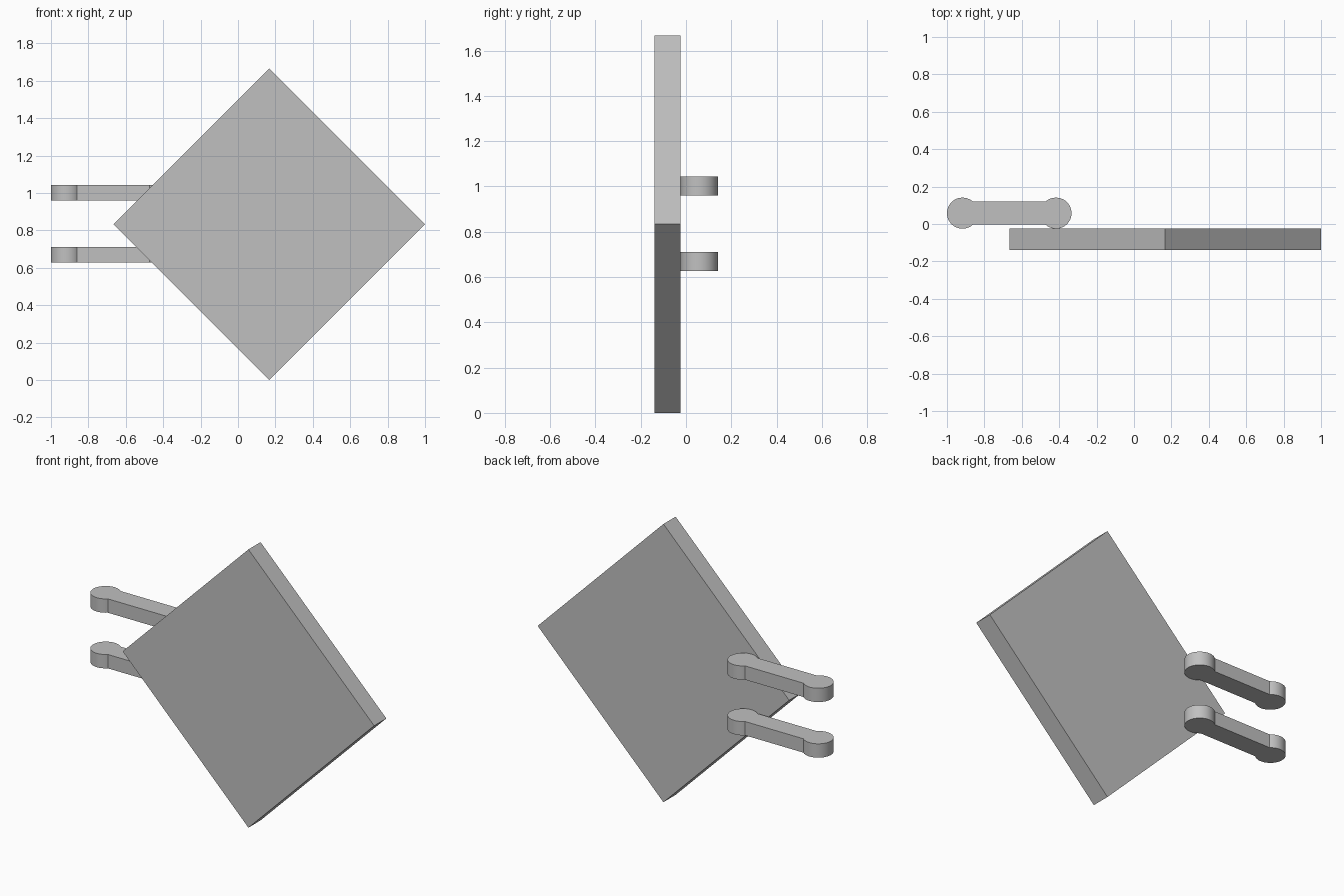
import bpy
import bmesh
from math import asin, cos, sin, pi, radians
from mathutils import Vector

cube = bpy.data.objects.get("Cube")
if cube:
    bpy.data.objects.remove(cube, do_unlink=True)

grey = bpy.data.materials.new("light grey")
grey.use_nodes = True
grey.diffuse_color = (0.53, 0.53, 0.53, 1)
grey.node_tree.nodes["Principled BSDF"].inputs["Base Color"].default_value = grey.diffuse_color


def extrude_profile(name, points, offset):
    """Solid prism from a planar outline pushed along an offset vector."""
    bm = bmesh.new()
    face = bm.faces.new([bm.verts.new(p) for p in points])
    pushed = bmesh.ops.extrude_face_region(bm, geom=[face])["geom"]
    verts = [v for v in pushed if isinstance(v, bmesh.types.BMVert)]
    bmesh.ops.translate(bm, verts=verts, vec=Vector(offset))
    bmesh.ops.recalc_face_normals(bm, faces=bm.faces)
    mesh = bpy.data.meshes.new(name)
    bm.to_mesh(mesh)
    bm.free()
    mesh.materials.append(grey)
    obj = bpy.data.objects.new(name, mesh)
    bpy.context.collection.objects.link(obj)
    return obj


# Diamond panel: a square plate standing on one corner
CX, HALF = 0.167, 0.833
corners = [(CX + HALF * cos(k * pi / 2), -0.14, HALF + HALF * sin(k * pi / 2))
           for k in range(4)]
extrude_profile("diamond_panel", corners, (0, 0.115, 0))

# Link arms: a straight bar with a round boss at each end
RADIUS, BAR_HALF, ARM_Y, STEPS = 0.083, 0.061, 0.058, 40
neck = asin(BAR_HALF / RADIUS)


def arm_outline(z):
    points = []
    for x, turn in ((-0.417, pi), (-0.917, 0)):
        for k in range(STEPS + 1):
            a = turn + neck + (2 * pi - 2 * neck) * k / STEPS
            points.append((x + RADIUS * cos(a), ARM_Y + RADIUS * sin(a), z))
    return points


for name, z in (("lower_arm", 0.627), ("upper_arm", 0.96)):
    arm = extrude_profile(name, arm_outline(z), (0, 0, 0.083))
    bpy.ops.object.select_all(action="DESELECT")
    arm.select_set(True)
    bpy.context.view_layer.objects.active = arm
    bpy.ops.object.shade_smooth_by_angle(angle=radians(30))
